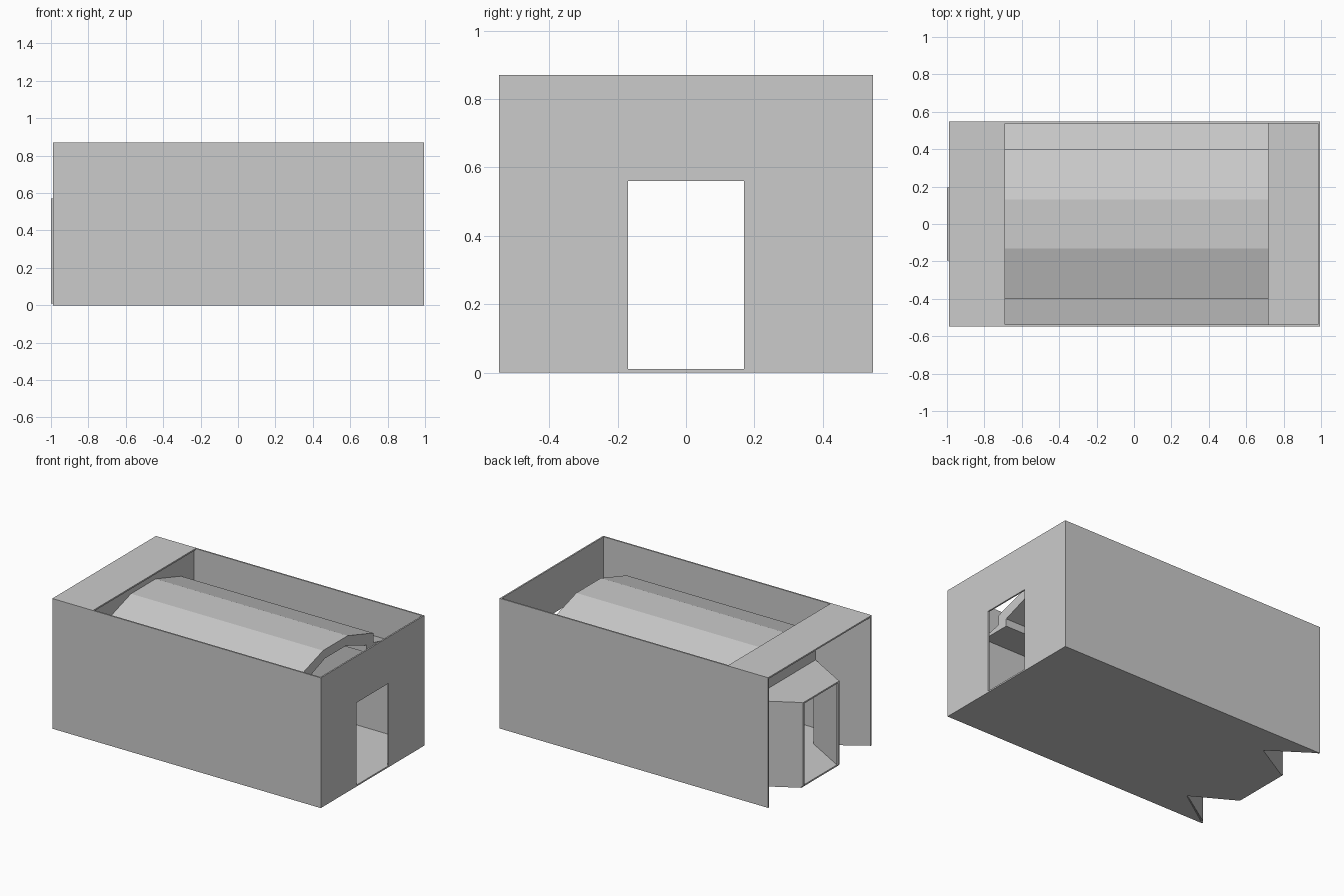
import bpy, bmesh
from mathutils import Vector

if "Cube" in bpy.data.objects:
    bpy.data.objects.remove(bpy.data.objects["Cube"])

T = 0.01          # wall thickness
W, H = 0.547, 0.87  # half width and height
XL, XR = -0.99, 0.995
XB = -0.70        # inner bulkhead


def prism(name, pts, axis, lo, hi):
    """Extrude a closed 2D outline along an axis from lo to hi."""
    def put(p, t):
        return {'x': (t, p[0], p[1]), 'y': (p[0], t, p[1]), 'z': (p[0], p[1], t)}[axis]
    bm = bmesh.new()
    face = bm.faces.new([bm.verts.new(put(p, lo)) for p in pts])
    res = bmesh.ops.extrude_face_region(bm, geom=[face])
    d = Vector(put((0, 0), hi - lo))
    for v in res['geom']:
        if isinstance(v, bmesh.types.BMVert):
            v.co += d
    bmesh.ops.recalc_face_normals(bm, faces=bm.faces)
    me = bpy.data.meshes.new(name)
    bm.to_mesh(me)
    bm.free()
    ob = bpy.data.objects.new(name, me)
    bpy.context.collection.objects.link(ob)
    return ob


def rect(a0, a1, b0, b1):
    return [(a0, b0), (a1, b0), (a1, b1), (a0, b1)]


def doorway(w, h, ow, z0, z1):
    """Wall outline with a door opening above a thin sill (as left, right, top, sill rects)."""
    return [rect(-w, -ow, 0, h), rect(ow, w, 0, h), rect(-ow, ow, z1, h), rect(-ow, ow, z0, z0 + T)]


def wall_with_door(name, x0, x1, w, h, ow, top, base=0.0):
    # one U-shaped outline keeps the wall face in one piece, plus a sill
    prism(name, [(-w, base), (-ow, base), (-ow, top), (ow, top), (ow, base), (w, base), (w, h), (-w, h)],
          'x', x0, x1)


# floor, with a notch each side of the bay
half = [(XR, -W), (XL, -W), (XB - T, -0.355), (XL, -0.195)]
prism("floor", half + [(x, -y) for x, y in reversed(half)], 'z', 0, T)

# outer walls and end wall with doorway
for s, n in ((-1, "front"), (1, "back")):
    prism(n + "_wall", rect(XL, XR, *sorted((s * W, s * (W - T)))), 'z', 0, H)
wall_with_door("door_wall", XR - T, XR, W - T, H, 0.17, 0.56)

# bulkhead and flat canopy at the left end
wall_with_door("bulkhead", XB - T, XB, W - T, H - T, 0.345, 0.56, T)
prism("canopy", rect(XL, -0.69, -W + T, W - T), 'z', H - T, H)

# slanted recess walls and bay sides
for s, n in ((-1, "front"), (1, "back")):
    prism(n + "_recess_wall", [(XL, s * (W - T)), (XB - T, s * 0.355),
                               (XB - T, s * 0.365), (XL + 0.015, s * (W - T))], 'z', T, H - T)
    prism(n + "_bay_side", [(XB - T, s * 0.355), (XL, s * 0.195),
                            (XL, s * 0.18), (XB - T, s * 0.34)], 'z', T, 0.56)

# bay roof and portal frame
prism("bay_roof", [(XB - T, -0.355), (XL, -0.195), (XL, 0.195), (XB - T, 0.355)], 'z', 0.56, 0.57)
wall_with_door("portal_frame", -1.0, XL, 0.195, 0.57, 0.175, 0.56, T)

# vaulted inner roof with side ledges
outer = [(0.537, 0.64), (0.40, 0.67), (0.40, 0.735), (0.13, 0.82)]
inner = [(0.11, 0.76), (0.33, 0.68), (0.33, 0.63), (0.537, 0.63)]
right = outer[::-1] + inner[::-1]
top = [(-y, z) for y, z in outer] + outer[::-1]
under = inner[::-1] + [(-y, z) for y, z in inner]
prism("vault_roof", top + under, 'x', XB, 0.72)
